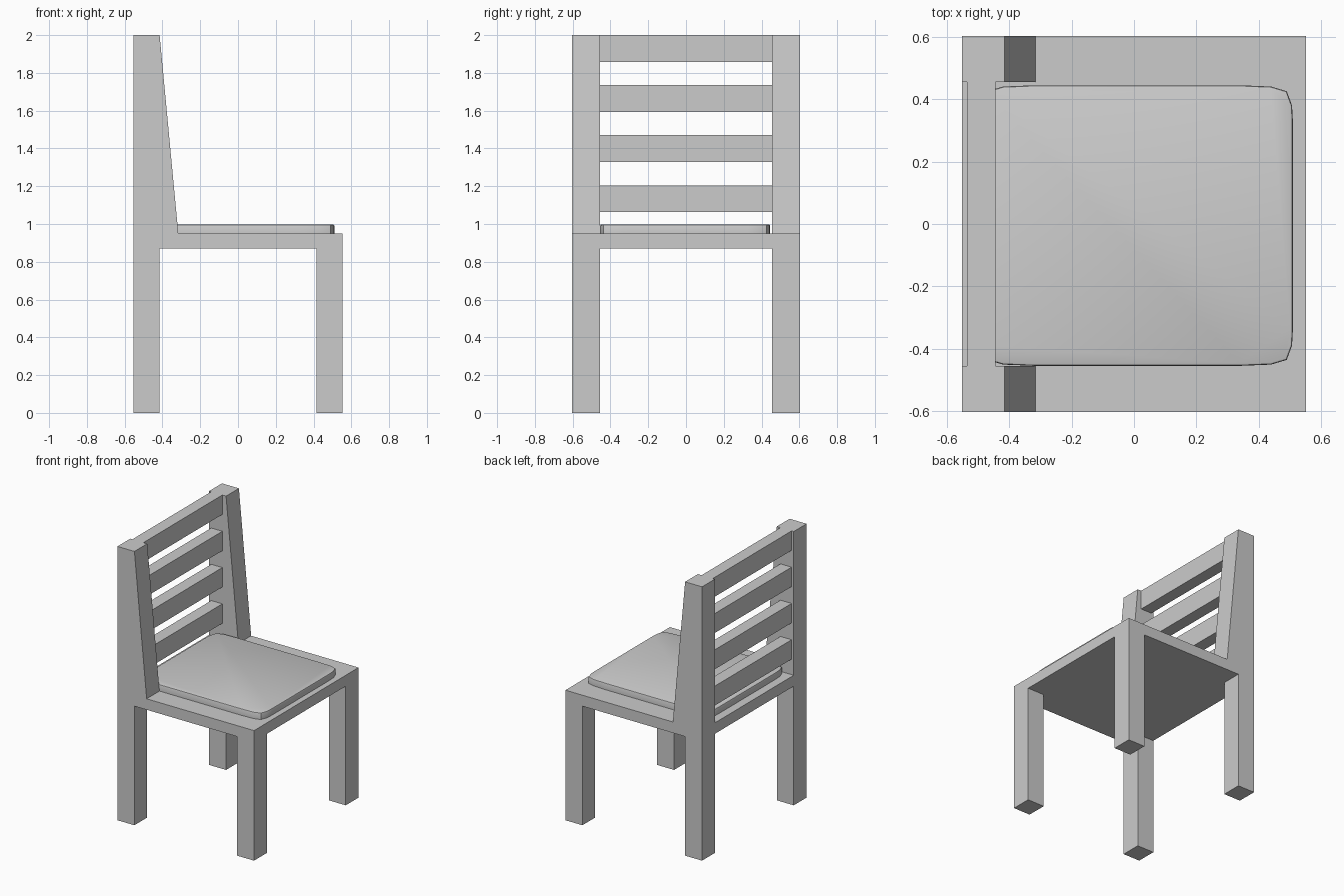
import bpy, bmesh
from mathutils import Vector

if "Cube" in bpy.data.objects:
    bpy.data.objects.remove(bpy.data.objects["Cube"])


def prism(name, outline, direction):
    """Solid made by extruding a flat outline of 3D points along a vector."""
    bm = bmesh.new()
    face = bm.faces.new([bm.verts.new(p) for p in outline])
    new = bmesh.ops.extrude_face_region(bm, geom=[face])["geom"]
    bmesh.ops.translate(bm, vec=Vector(direction),
                        verts=[v for v in new if isinstance(v, bmesh.types.BMVert)])
    bmesh.ops.recalc_face_normals(bm, faces=bm.faces)
    mesh = bpy.data.meshes.new(name)
    bm.to_mesh(mesh)
    bm.free()
    obj = bpy.data.objects.new(name, mesh)
    bpy.context.collection.objects.link(obj)
    return obj


def box(name, x0, x1, y0, y1, z0, z1):
    base = [(x0, y0, z0), (x1, y0, z0), (x1, y1, z0), (x0, y1, z0)]
    return prism(name, base, (0, 0, z1 - z0))


HX, HY = 0.552, 0.603            # half depth and half width
LEG_X, IN_Y = 0.415, 0.455       # inner faces of the legs
SEAT_Z0, SEAT_Z1 = 0.87, 0.95

# Side frames: both legs, seat rail and tapered back post in one profile
side = [(-HX, 0), (-LEG_X, 0), (-LEG_X, SEAT_Z0), (LEG_X, SEAT_Z0), (LEG_X, 0),
        (HX, 0), (HX, SEAT_Z1), (-0.316, SEAT_Z1), (-LEG_X, 2), (-HX, 2)]
for name, y in (("near_side_frame", -HY), ("far_side_frame", IN_Y)):
    prism(name, [(x, y, z) for x, z in side], (0, HY - IN_Y, 0))

# Seat panel between the side frames
box("seat_panel", -HX, HX, -IN_Y, IN_Y, SEAT_Z0, SEAT_Z1)

# Back slats
for i in range(4):
    z = 1.063 + i * 0.265
    box(f"back_slat_{i + 1}", -0.535, -0.445, -IN_Y, IN_Y, z, z + 0.142)

# Cushion: rounded outline mirrored over both axes, softened top rim
corner = [(0.50, 0.33), (0.497, 0.385), (0.48, 0.431), (0.43, 0.446), (0.33, 0.45)]
outline = []
for sx, sy in ((1, 1), (-1, 1), (-1, -1), (1, -1)):
    pts = corner if sx * sy > 0 else corner[::-1]
    outline += [(0.01 + sx * x, -0.005 + sy * y, SEAT_Z1) for x, y in pts]
cushion = prism("cushion", outline, (0, 0, 0.048))

bm = bmesh.new()
bm.from_mesh(cushion.data)
rim = [e for e in bm.edges if all(v.co.z > SEAT_Z1 + 0.01 for v in e.verts)]
bmesh.ops.bevel(bm, geom=rim, offset=0.008, segments=2, profile=0.5, affect='EDGES')
bm.to_mesh(cushion.data)
bm.free()
bpy.context.view_layer.objects.active = cushion
cushion.select_set(True)
bpy.ops.object.shade_smooth_by_angle()
